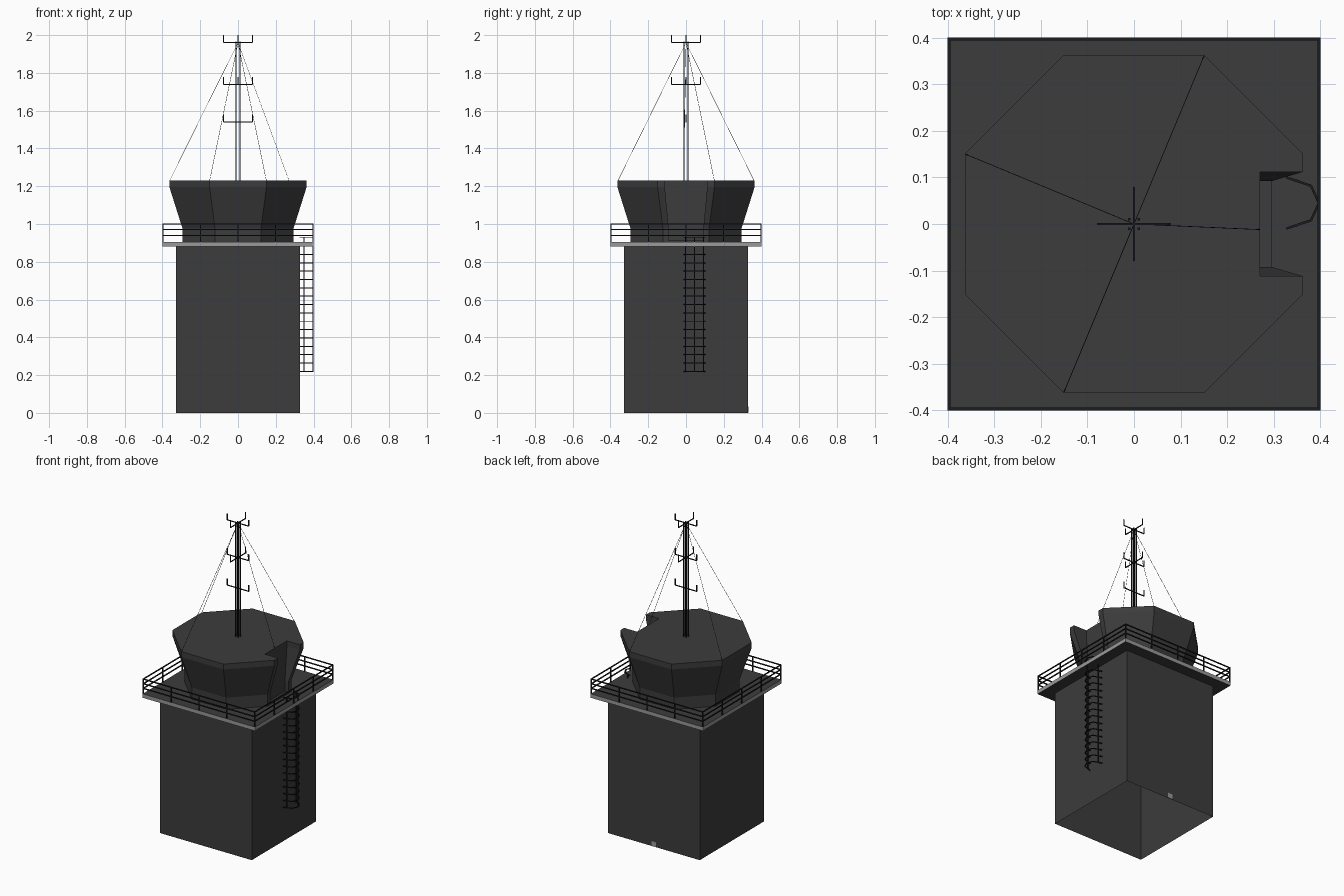
import bpy, bmesh, math
from mathutils import Vector

if "Cube" in bpy.data.objects:
    bpy.data.objects.remove(bpy.data.objects["Cube"])


def material(name, rgb):
    m = bpy.data.materials.new(name)
    m.diffuse_color = (*rgb, 1)
    m.use_nodes = True
    m.node_tree.nodes["Principled BSDF"].inputs["Base Color"].default_value = m.diffuse_color
    return m


DARK = material("dark_grey", (0.045, 0.045, 0.045))
LIGHT = material("light_grey", (0.32, 0.32, 0.32))
BLACK = material("near_black", (0.012, 0.012, 0.012))


def finish(name, bm, *mats):
    bmesh.ops.recalc_face_normals(bm, faces=bm.faces)
    me = bpy.data.meshes.new(name)
    bm.to_mesh(me)
    bm.free()
    for m in mats:
        me.materials.append(m)
    ob = bpy.data.objects.new(name, me)
    bpy.context.collection.objects.link(ob)
    return ob


def add_box(bm, lo, hi):
    vs = bmesh.ops.create_cube(bm, size=1)["verts"]
    for v in vs:
        v.co = Vector([lo[i] if v.co[i] < 0 else hi[i] for i in range(3)])


def loft(bm, rings):
    """Skin a stack of vertex rings and cap both ends."""
    rs = [[bm.verts.new(p) for p in r] for r in rings]
    n = len(rs[0])
    for a, b in zip(rs, rs[1:]):
        for i in range(n):
            bm.faces.new((a[i], a[(i + 1) % n], b[(i + 1) % n], b[i]))
    bm.faces.new(rs[0][::-1])
    bm.faces.new(rs[-1])


def bars(name, segments, t, mat):
    """Square bars of thickness t between pairs of points."""
    bm = bmesh.new()
    for a, b in segments:
        a, b = Vector(a), Vector(b)
        d = (b - a).normalized()
        u = d.cross(Vector((0, 0, 1)) if abs(d.z) < 0.95 else Vector((1, 0, 0))).normalized()
        w = d.cross(u)
        offs = [(u * i + w * j) * t / 2 for i, j in ((-1, -1), (1, -1), (1, 1), (-1, 1))]
        loft(bm, [[p + o for o in offs] for p in (a, b)])
    return finish(name, bm, mat)


def chain(pts):
    return list(zip(pts, pts[1:]))


# tower shaft, open underneath
bm = bmesh.new()
add_box(bm, (-0.327, -0.327, 0), (0.327, 0.327, 0.885))
bmesh.ops.delete(bm, geom=[f for f in bm.faces if f.calc_center_median().z < 0.01], context="FACES")
finish("tower_shaft", bm, DARK)

# small plate at the foot of the back wall
bm = bmesh.new()
add_box(bm, (-0.016, 0.325, 0.002), (0.016, 0.33, 0.034))
finish("back_plate", bm, LIGHT)

# walkway slab with pale edges
bm = bmesh.new()
add_box(bm, (-0.4, -0.4, 0.88), (0.4, 0.4, 0.905))
slab = finish("walkway_slab", bm, DARK, LIGHT)
for p in slab.data.polygons:
    p.material_index = int(abs(p.normal.z) < 0.5)


# flared octagonal cabin
def octagon(apothem, z):
    r = apothem / math.cos(math.pi / 8)
    angs = [math.pi / 8 + i * math.pi / 4 for i in range(8)]
    return [(r * math.cos(a), r * math.sin(a), z) for a in angs]


bm = bmesh.new()
loft(bm, [octagon(a, z) for a, z in ((0.295, 0.9), (0.295, 0.98), (0.363, 1.195), (0.363, 1.23))])
cabin = finish("cabin", bm, DARK)

# doorway recess cut into the right side
bm = bmesh.new()
loft(bm, [[(0.27, -w, z), (0.5, -w, z), (0.5, w, z), (0.27, w, z)]
          for w, z in ((0.092, 0.912), (0.092, 0.98), (0.112, 1.195), (0.112, 1.3))])
cutter = finish("doorway_cutter", bm, DARK)
cutter.hide_render = True
mod = cabin.modifiers.new("doorway", "BOOLEAN")
mod.operation = "DIFFERENCE"
mod.solver = "EXACT"
mod.object = cutter
bpy.context.view_layer.objects.active = cabin
bpy.ops.object.modifier_apply(modifier=mod.name)
bpy.data.objects.remove(cutter)

# railing around the walkway
E = 0.397
corners = [(-E, -E), (E, -E), (E, E), (-E, E)]
segs = []
for i in range(4):
    a, b = Vector(corners[i]), Vector(corners[(i + 1) % 4])
    for z in (0.94, 0.97, 1.0):
        segs.append(((*a, z), (*b, z)))
    for k in range(4):
        p = a.lerp(b, k / 4)
        segs.append(((*p, 0.9), (*p, 1.003)))
bars("railing", segs, 0.006, BLACK)

# caged ladder on the right wall
hoop = [(0.327, 0.1), (0.38, 0.082), (0.397, 0.045), (0.38, 0.008), (0.327, -0.01)]
segs = []
for k in range(17):
    z = 0.22 + k * 0.0442
    segs += chain([(x, y, z) for x, y in hoop])
for x, y in ((0.35, 0.093), (0.35, -0.003), hoop[2]):
    segs.append(((x, y, 0.22), (x, y, 0.93)))
bars("caged_ladder", segs, 0.005, BLACK)

# mast legs
bars("mast", [((x, y, 1.225), (x, y, 1.965)) for x in (-0.01, 0.01) for y in (-0.01, 0.01)],
     0.006, BLACK)

# antenna brackets: two crossed levels and one single
segs = []
for z, both in ((1.54, False), (1.738, True), (1.96, True)):
    for dx, dy in ((1, 0), (0, 1))[:1 + both]:
        x, y = 0.077 * dx, 0.077 * dy
        segs += chain([(-x, -y, z + 0.04), (-x, -y, z), (x, y, z), (x, y, z + 0.04)])
bars("antennas", segs, 0.005, BLACK)

# guy wires
feet = [(0.15, 0.36), (-0.362, 0.15), (-0.15, -0.36), (0.27, -0.012)]
bars("guy_wires", [((x, y, 1.23), (0, 0, 1.96)) for x, y in feet], 0.0015, BLACK)
